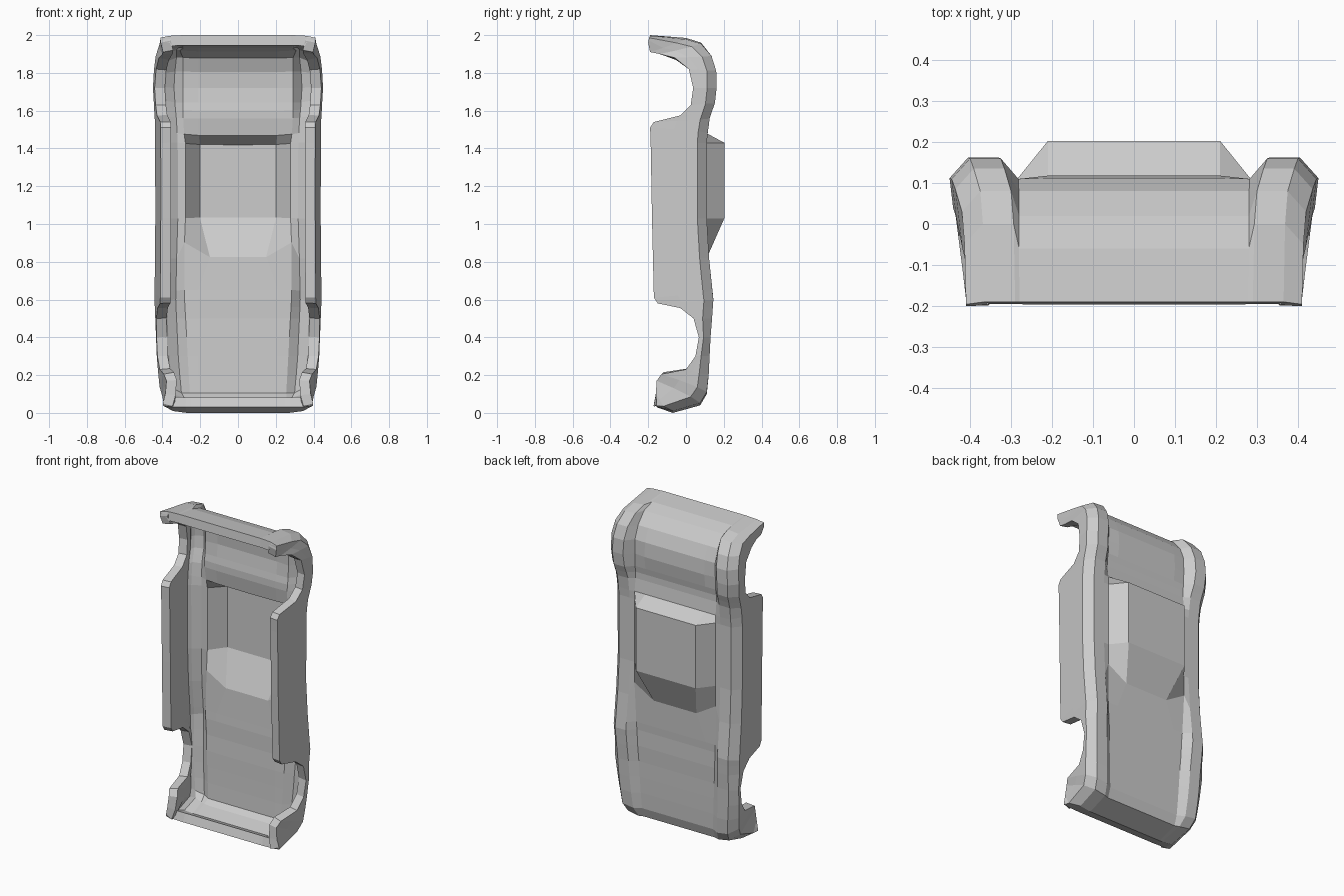
import bpy, bmesh

# Stations along the body: z, centre-line y, fender y, lower-edge z, lower-edge y
ROWS = [
    (0.03, -0.155, -0.155, 0.05, -0.155),
    (0.00, -0.07, -0.07, 0.10, -0.16),
    (0.04, 0.065, 0.075, 0.17, -0.155),
    (0.10, 0.085, 0.11, 0.205, -0.13),
    (0.20, 0.09, 0.12, 0.23, 0.0),
    (0.30, 0.093, 0.125, 0.30, 0.05),
    (0.40, 0.095, 0.13, 0.40, 0.068),
    (0.50, 0.10, 0.138, 0.50, 0.04),
    (0.56, 0.10, 0.142, 0.555, -0.03),
    (0.60, 0.10, 0.145, 0.58, -0.15),
    (0.65, 0.103, 0.14, 0.61, -0.17),
    (0.82, 0.11, 0.122, 0.82, -0.175),
    (1.03, 0.203, 0.11, 1.03, -0.18),
    (1.43, 0.203, 0.11, 1.43, -0.187),
    (1.48, 0.11, 0.115, 1.51, -0.19),
    (1.56, 0.10, 0.125, 1.54, -0.17),
    (1.60, 0.10, 0.138, 1.575, -0.03),
    (1.64, 0.107, 0.153, 1.63, 0.025),
    (1.72, 0.118, 0.162, 1.72, 0.038),
    (1.81, 0.112, 0.16, 1.82, 0.015),
    (1.89, 0.08, 0.135, 1.88, -0.06),
    (1.96, 0.02, 0.08, 1.90, -0.14),
    (1.985, -0.06, 0.0, 1.91, -0.19),
    (2.00, -0.19, -0.19, 1.96, -0.20),
]
WIDTH = [(0, 0.39), (0.1, 0.415), (0.3, 0.43), (0.6, 0.442), (1.2, 0.436),
         (1.55, 0.44), (1.75, 0.452), (1.9, 0.435), (2, 0.41)]
PANEL = [(0, 0.25), (0.1, 0.25), (0.8, 0.285), (1.5, 0.285), (2, 0.28)]


def interp(table, t):
    for (a, va), (b, vb) in zip(table, table[1:]):
        if t <= b:
            return va + (vb - va) * (t - a) / (b - a)
    return table[-1][1]


def section(z, yc, yf, zb, yb):
    """Half cross-section from the centre line to the lower edge."""
    xo, xh = interp(WIDTH, z), interp(PANEL, z)
    ys = max(yf - 0.05, yb + (yf - yb) * 0.4)
    xb = xo - 0.03 * min(1, max(0, (ys - yb) / 0.25))
    windscreen = abs(z - 0.82) < 0.001
    return [
        (0, yc, z),
        (0.15 if windscreen else 0.21, yc, z),
        (xh, min(yc, 0.11), z + (0.08 if windscreen else 0)),
        (xo - 0.12, yf, z),
        (xo - 0.045, yf, z + (zb - z) * 0.1),
        (xo, ys, z + (zb - z) * 0.35),
        ((xo + xb) / 2, (ys + yb) / 2, z + (zb - z) * 0.7),
        (xb, yb, zb),
    ]


# Half body sheet, lofted through the stations
bm = bmesh.new()
grid = [[bm.verts.new(p) for p in section(*row)] for row in ROWS]
for lower, upper in zip(grid, grid[1:]):
    for k in range(len(lower) - 1):
        bm.faces.new((lower[k], upper[k], upper[k + 1], lower[k + 1]))
bm.normal_update()
bm.faces.ensure_lookup_table()
hood = bm.faces[5 * 7]
if hood.normal.y < 0:
    bmesh.ops.reverse_faces(bm, faces=bm.faces[:])
mesh = bpy.data.meshes.new("body_shell")
bm.to_mesh(mesh)
bm.free()
body = bpy.data.objects.new("body_shell", mesh)
bpy.context.collection.objects.link(body)

# Thin panels in the middle, thick walls along the sides and bumpers
thick = body.vertex_groups.new(name="wall_thickness")
columns = len(section(*ROWS[0]))
for i in range(len(ROWS)):
    bumper = i < 3 or i > len(ROWS) - 4
    for k in range(columns):
        thick.add([i * columns + k], 1.0 if bumper or k > 3 else 0.4, 'REPLACE')

mirror = body.modifiers.new("mirror", 'MIRROR')
mirror.use_clip = True
solid = body.modifiers.new("thickness", 'SOLIDIFY')
solid.thickness = 0.055
solid.offset = -1
solid.vertex_group = "wall_thickness"
